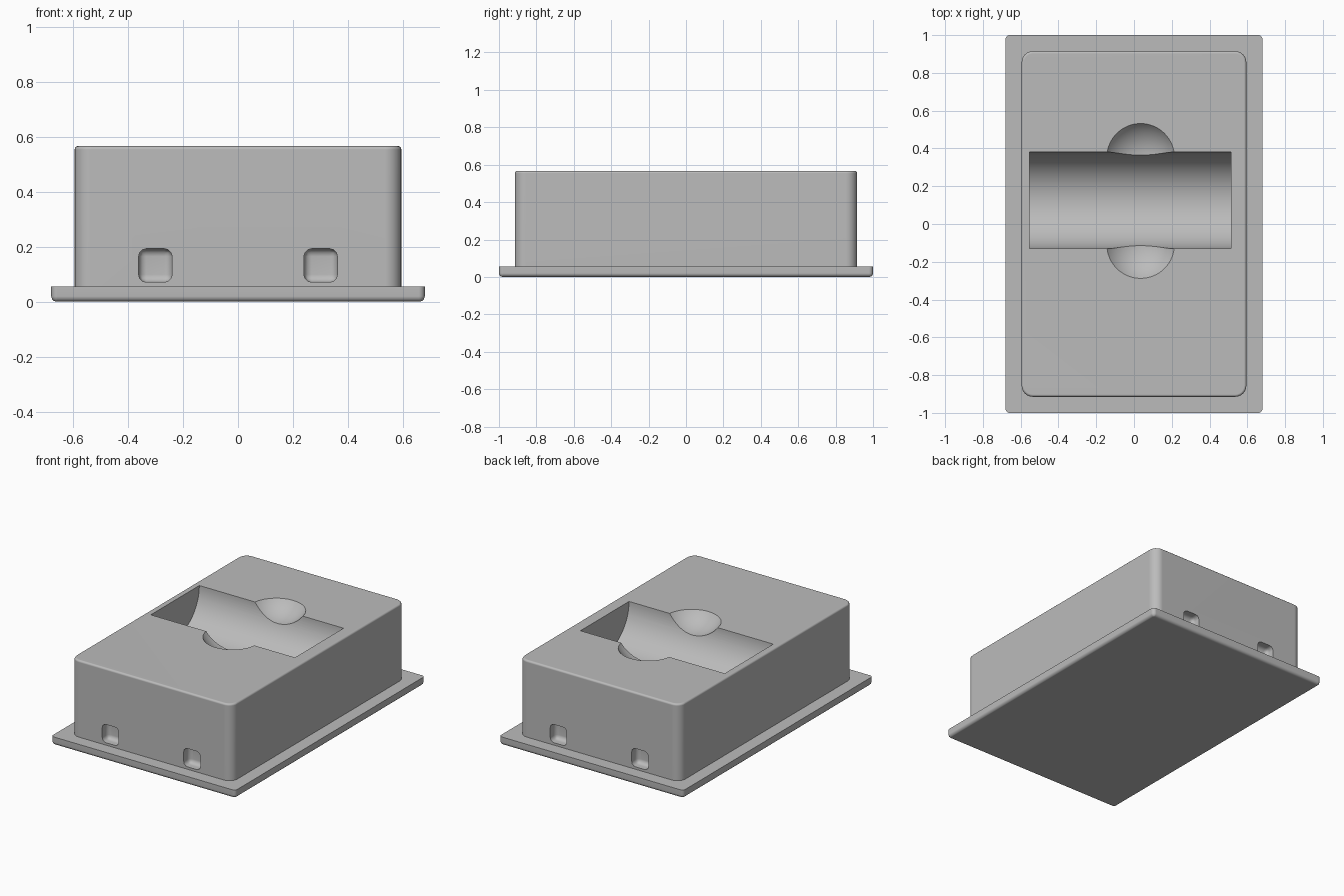
import bpy, bmesh, math
from mathutils import Matrix, Vector

cube = bpy.data.objects.get("Cube")
if cube:
    bpy.data.objects.remove(cube, do_unlink=True)

grey = bpy.data.materials.new("plain grey")
grey.use_nodes = True
grey.diffuse_color = (0.5, 0.5, 0.5, 1)
grey.node_tree.nodes["Principled BSDF"].inputs["Base Color"].default_value = (0.5, 0.5, 0.5, 1)

TOP = 0.567


def finish(name, bm):
    bmesh.ops.recalc_face_normals(bm, faces=bm.faces)
    mesh = bpy.data.meshes.new(name)
    bm.to_mesh(mesh)
    bm.free()
    mesh.materials.append(grey)
    obj = bpy.data.objects.new(name, mesh)
    bpy.context.collection.objects.link(obj)
    return obj


def box_mesh(size, centre):
    bm = bmesh.new()
    bmesh.ops.create_cube(bm, size=1, matrix=Matrix.Translation(centre) @ Matrix.Diagonal((*size, 1)))
    return bm


def bevel(bm, edges, width, segments):
    bmesh.ops.bevel(bm, geom=list(edges), offset=width, segments=segments,
                    profile=0.5, affect='EDGES')


def rounded_box(name, size, base_z, corner, rim, rim_on_top):
    """Box with rounded upright corners and one rounded rim."""
    bm = box_mesh(size, (0, 0, base_z + size[2] / 2))
    upright = [e for e in bm.edges if abs(e.verts[0].co.z - e.verts[1].co.z) > 0.01]
    bevel(bm, upright, corner, 6)
    level = base_z + size[2] if rim_on_top else base_z
    bevel(bm, [e for e in bm.edges if all(abs(v.co.z - level) < 1e-4 for v in e.verts)], rim, 3)
    return finish(name, bm)


# Flange plate at the bottom, and the box standing on it
plate = rounded_box("base_plate", (1.36, 2.0, 0.055), 0, 0.022, 0.02, False)
body = rounded_box("body", (1.19, 1.83, TOP - 0.04), 0.04, 0.06, 0.013, True)

# Half-round trough in the top
cutters = []
bm = bmesh.new()
bmesh.ops.create_cone(bm, cap_ends=True, segments=96, radius1=0.256, radius2=0.256, depth=1.065,
                      matrix=Matrix.Translation((-0.02, 0.125, TOP)) @ Matrix.Rotation(math.pi / 2, 4, 'Y'))
cutters.append(finish("trough_cutter", bm))

# Finger scoops on both sides of the trough
for y in (0.353, -0.109):
    bm = bmesh.new()
    bmesh.ops.create_uvsphere(bm, u_segments=64, v_segments=48, radius=0.223,
                              matrix=Matrix.Translation((0.035, y, TOP + 0.133)))
    cutters.append(finish("scoop_cutter", bm))

# Pockets low in the front and back walls
for x in (-0.301, 0.301):
    for y in (-0.915, 0.915):
        bm = box_mesh((0.122, 0.122, 0.122), (x, y, 0.132))
        bevel(bm, bm.edges, 0.028, 3)
        cutters.append(finish("pocket_cutter", bm))

for cutter in cutters:
    mod = body.modifiers.new("cut", 'BOOLEAN')
    mod.operation = 'DIFFERENCE'
    mod.solver = 'EXACT'
    mod.object = cutter
    cutter.hide_render = True

# Bake the cuts and drop the cutters
bpy.context.view_layer.update()
graph = bpy.context.evaluated_depsgraph_get()
cut_mesh = bpy.data.meshes.new_from_object(body.evaluated_get(graph))
body.modifiers.clear()
body.data = cut_mesh
for cutter in cutters:
    bpy.data.objects.remove(cutter, do_unlink=True)

# Smooth shading with sharp creases
for obj in (plate, body):
    bpy.ops.object.select_all(action='DESELECT')
    obj.select_set(True)
    bpy.context.view_layer.objects.active = obj
    bpy.ops.object.shade_smooth_by_angle(angle=math.radians(32))
    weighted = obj.modifiers.new("weighted_normals", 'WEIGHTED_NORMAL')
    weighted.keep_sharp = True
